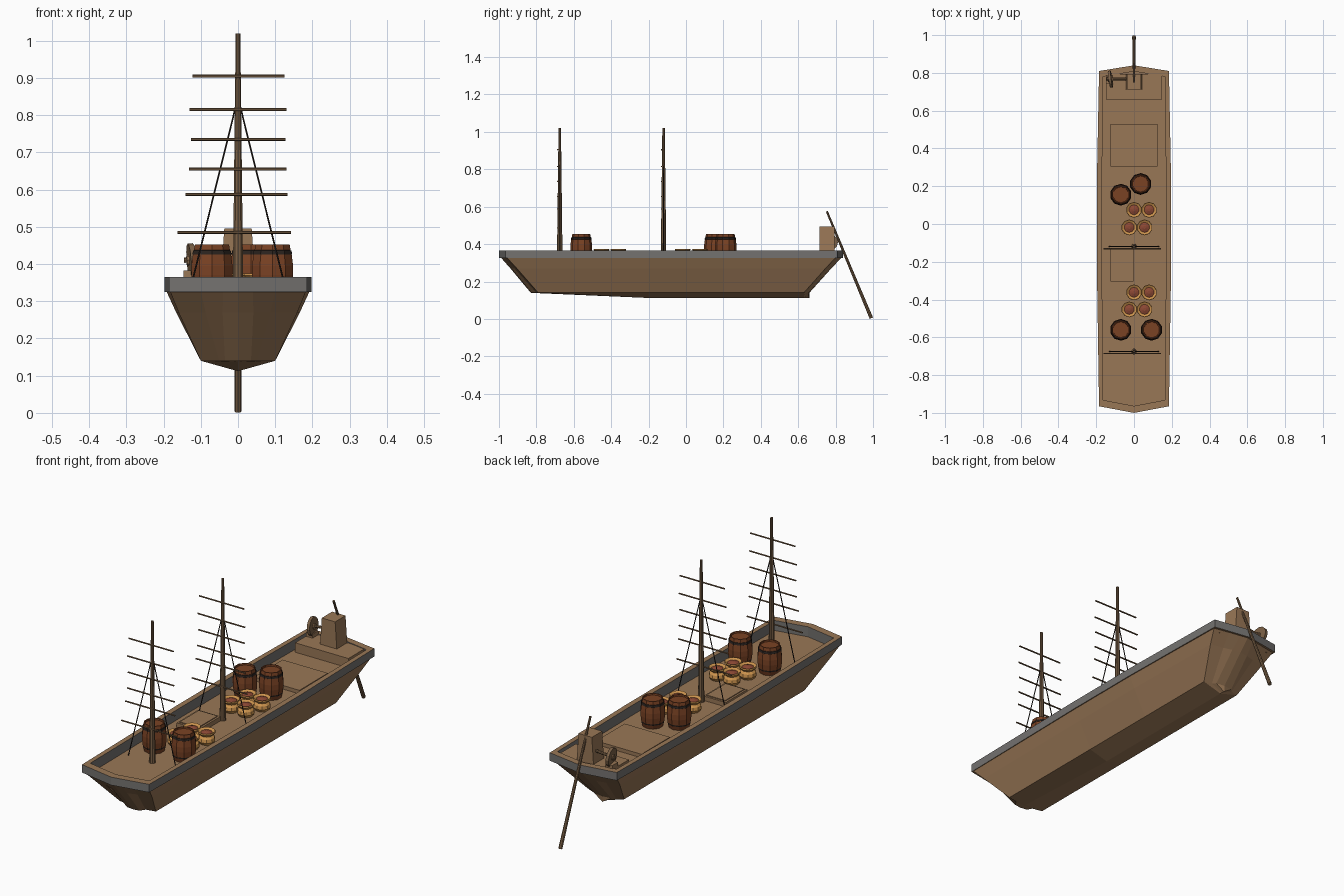
import bpy, bmesh, math
from mathutils import Vector

if "Cube" in bpy.data.objects:
    bpy.data.objects.remove(bpy.data.objects["Cube"])

def mat(name, r, g, b):
    lin = lambda c: ((c / 255 + 0.055) / 1.055) ** 2.4
    m = bpy.data.materials.new(name)
    m.diffuse_color = (lin(r), lin(g), lin(b), 1)
    m.use_nodes = True
    m.node_tree.nodes["Principled BSDF"].inputs["Base Color"].default_value = m.diffuse_color
    return m

WOOD = mat("hull_wood", 153, 119, 86)
SPAR = mat("spar_wood", 122, 96, 70)
GREY = mat("rail_grey", 116, 114, 112)
BARREL = mat("barrel_brown", 122, 66, 36)
DARK = mat("dark_iron", 42, 34, 30)
SACK = mat("sack_tan", 205, 148, 78)
SPICE = mat("spice_red", 140, 72, 52)

def finish(name, bm, mats):
    bmesh.ops.remove_doubles(bm, verts=bm.verts, dist=1e-5)
    bmesh.ops.recalc_face_normals(bm, faces=bm.faces)
    me = bpy.data.meshes.new(name)
    bm.to_mesh(me)
    bm.free()
    for m in mats:
        me.materials.append(m)
    ob = bpy.data.objects.new(name, me)
    bpy.context.collection.objects.link(ob)
    return ob

def half_loft(name, rows, mats, rule=None):
    """Skin rows of right-hand points and mirror them to the left."""
    bm = bmesh.new()
    for s in (1, -1):
        grid = [[bm.verts.new((s * x, y, z)) for x, y, z in r] for r in rows]
        for a, b in zip(grid, grid[1:]):
            for i in range(len(a) - 1):
                bm.faces.new((a[i], a[i + 1], b[i + 1], b[i]))
    ob = finish(name, bm, mats)
    if rule:
        for p in ob.data.polygons:
            p.material_index = rule(p)
    return ob

def lathe(name, loc, profile, n, mats, slots):
    """Turn a (radius, height) profile; slots gives one material per band."""
    bm = bmesh.new()
    rings = [[bm.verts.new((r * math.cos(2 * math.pi * (k + .5) / n), r * math.sin(2 * math.pi * (k + .5) / n), z))
              for k in range(n)] for r, z in profile]
    for j in range(len(rings) - 1):
        for k in range(n):
            f = bm.faces.new((rings[j][k], rings[j][(k + 1) % n], rings[j + 1][(k + 1) % n], rings[j + 1][k]))
            f.material_index = slots[j]
    bm.faces.new(rings[0])
    bm.faces.new(rings[-1]).material_index = slots[-1]
    ob = finish(name, bm, mats)
    ob.location = loc
    return ob

def rod(name, a, b, r1, r2, m, n=8):
    a, b = Vector(a), Vector(b)
    bm = bmesh.new()
    bmesh.ops.create_cone(bm, cap_ends=True, segments=n, radius1=r1, radius2=r2, depth=(b - a).length)
    ob = finish(name, bm, [m])
    ob.rotation_euler = (b - a).to_track_quat('Z', 'Y').to_euler()
    ob.location = (a + b) / 2
    return ob

def box(name, x, y, z, m, taper=1.0):
    bm = bmesh.new()
    bmesh.ops.create_cube(bm, size=1)
    for v in bm.verts:
        t = taper if v.co.z > 0 else 1
        v.co = ((x[0] + x[1]) / 2 + v.co.x * t * (x[1] - x[0]),
                (y[0] + y[1]) / 2 + v.co.y * (y[1] - y[0]),
                z[0] + (v.co.z + .5) * (z[1] - z[0]))
    return finish(name, bm, [m])

DECK = 0.315

# hull: top, shoulder, chine and keel lines, with folded planks at both ends
top = [(0, -.99), (.04, -.983), (.1, -.972), (.183, -.958), (.193, -.2),
       (.193, .2), (.18, .8), (.1, .815), (.04, .825), (0, .832)]
chine = [(0, -.83), (.035, -.825), (.05, -.8), (.1, -.79), (.1, -.2),
         (.1, .2), (.1, .63), (.06, .64), (.045, .655), (0, .66)]
mid = [(a[0] * .68 + b[0] * .32 + .003 * (a[0] > 0), a[1] * .68 + b[1] * .32)
       for a, b in zip(top, chine)]

def keel_z(y):
    return .14 - .028 * min(1, (y + .83) / .48)

half_loft("hull", [[(x, y, .328) for x, y in top],
                   [(x, y, .27) for x, y in mid],
                   [(x, y, .14) for x, y in chine],
                   [(0, y, keel_z(y)) for x, y in chine]], [WOOD])

# bulwark: grey sides with a wooden cap
rim = [(0, -1.0), (.185, -.965), (.197, -.2), (.197, .2), (.185, .81), (0, .84)]
inner = [(0, -.963), (.163, -.932), (.17, -.2), (.17, .2), (.163, .78), (0, .808)]
under = [(0, -.97), (.17, -.94), (.18, -.2), (.18, .2), (.17, .79), (0, .82)]
half_loft("bulwark", [[(x, y, .326) for x, y in under],
                      [(x, y, .325) for x, y in rim],
                      [(x, y, .365) for x, y in rim],
                      [(x, y, .365) for x, y in inner],
                      [(x, y, DECK - .003) for x, y in inner]],
          [GREY, WOOD], lambda p: int(abs(p.normal.z) > .5))

# deck
half_loft("deck", [[(x, y, DECK) for x, y in inner], [(0, y, DECK) for x, y in inner]], [WOOD])

# hatches, stern platform and steering post
box("small_hatch", (-.125, -.002), (-.305, -.135), (DECK, .337), WOOD)
box("small_hatch_lid", (-.115, -.012), (-.295, -.145), (.337, .341), WOOD)
box("main_hatch", (-.125, .125), (.305, .53), (DECK, .333), WOOD)
box("stern_platform", (-.147, .147), (.66, .795), (DECK, .362), WOOD)
box("steering_post", (-.046, .046), (.713, .795), (.362, .495), WOOD, .8)
box("wheel_stand", (-.147, -.11), (.745, .79), (.362, .382), WOOD)

# wheel and its axle
rod("wheel_axle", (-.145, .768, .41), (-.035, .768, .42), .007, .007, SPAR)
rod("wheel", (-.132, .766, .41), (-.118, .768, .411), .045, .045, SPAR, 12)
rod("wheel_hub", (-.138, .766, .41), (-.112, .768, .411), .014, .014, WOOD, 8)

# steering oar
rod("steering_oar", (0, .753, .575), (0, .991, .004), .0055, .0095, SPAR)

# masts with yards and stays
YARDS = [(.905, -.122, .125), (.815, -.13, .13), (.735, -.126, .127),
         (.655, -.131, .13), (.587, -.141, .133), (.485, -.162, .143)]
for label, y in (("fore", -.675), ("main", -.12)):
    rod(label + "_mast", (0, y, DECK), (0, y, 1.02), .015, .0065, SPAR, 10)
    for i, (z, x0, x1) in enumerate(YARDS):
        rod(f"{label}_yard_{i + 1}", (x0, y - .011, z), (x1, y - .011, z), .004, .004, SPAR, 6)
    for s in (-1, 1):
        stay = rod(f"{label}_stay_{'left' if s < 0 else 'right'}",
                   (s * .004, y, .83), (s * .132, y, DECK), .0025, .0025, DARK, 5)

# barrels with iron hoops and a recessed lid
barrel = [(.047, 0), (.053, .02), (.0545, .027), (.058, .055), (.058, .08), (.054, .11),
          (.0555, .111), (.053, .121), (.051, .122), (.048, .138), (.043, .138), (.042, .13)]
hoops = [0, 1, 0, 0, 0, 1, 1, 1, 0, 0, 0]
for i, (x, y) in enumerate([(-.07, .155), (.035, .212), (-.07, -.56), (.093, -.56)]):
    lathe(f"barrel_{i + 1}", (x, y, DECK), barrel, 10, [BARREL, DARK], hoops)

# open sacks, waisted, with a flared lip and spice inside
sack = [(.032, 0), (.041, .014), (.038, .03), (.029, .04), (.042, .054),
        (.04, .06), (.027, .053), (.023, .055), (.008, .06)]
for i, (x, y) in enumerate([(0, .075), (.08, .075), (-.025, -.018), (.056, -.018),
                            (0, -.362), (.08, -.362), (-.025, -.452), (.056, -.452)]):
    lathe(f"sack_{i + 1}", (x, y, DECK), sack, 10, [SACK, SPICE], [0, 0, 0, 0, 0, 0, 1, 1])
